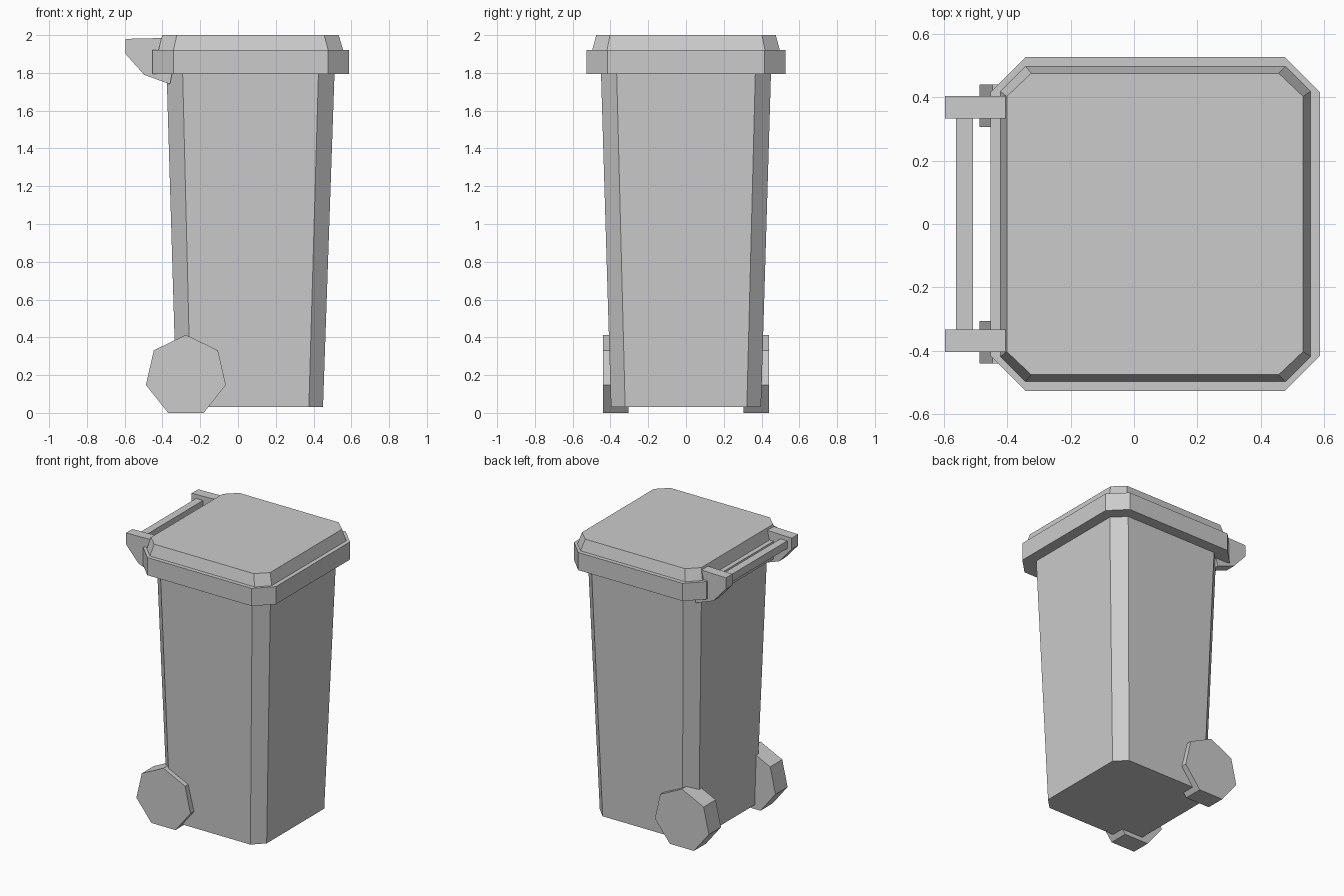
import bpy, bmesh, math
from mathutils import Matrix, Vector

if "Cube" in bpy.data.objects:
    bpy.data.objects.remove(bpy.data.objects["Cube"])


def finish(name, bm):
    bmesh.ops.recalc_face_normals(bm, faces=bm.faces)
    mesh = bpy.data.meshes.new(name)
    bm.to_mesh(mesh)
    bm.free()
    obj = bpy.data.objects.new(name, mesh)
    bpy.context.collection.objects.link(obj)
    return obj


def octagon(x0, x1, y, cx, cy, z):
    """Rectangle with cut corners, symmetric in y."""
    return [(x0 + cx, -y, z), (x1 - cx, -y, z), (x1, -y + cy, z), (x1, y - cy, z),
            (x1 - cx, y, z), (x0 + cx, y, z), (x0, y - cy, z), (x0, -y + cy, z)]


def loft(name, rings):
    """Closed solid through a stack of equal-length rings."""
    bm = bmesh.new()
    loops = [[bm.verts.new(p) for p in ring] for ring in rings]
    for a, b in zip(loops, loops[1:]):
        n = len(a)
        for i in range(n):
            j = (i + 1) % n
            bm.faces.new((a[i], a[j], b[j], b[i]))
    bm.faces.new(loops[0][::-1])
    bm.faces.new(loops[-1])
    return finish(name, bm)


def mirror_y(obj):
    mod = obj.modifiers.new("mirror", 'MIRROR')
    mod.use_axis = (False, True, False)


# Tapered body with cut corners
loft("bin_body", [octagon(-0.325, 0.45, 0.397, 0.075, 0.075, 0.03),
                  octagon(-0.378, 0.511, 0.45, 0.085, 0.083, 1.80)])

# Lid: vertical rim, narrow ledge, sloped top
loft("lid", [octagon(-0.453, 0.587, 0.526, 0.111, 0.111, 1.795),
             octagon(-0.453, 0.587, 0.526, 0.111, 0.111, 1.92),
             octagon(-0.421, 0.557, 0.497, 0.079, 0.079, 1.92),
             octagon(-0.401, 0.533, 0.475, 0.077, 0.073, 2.0)])

# Seven-sided wheels, one vertex up
R, CX, CZ = 0.217, -0.276, 0.196
ring = [(CX + R * math.sin(math.tau * i / 7), CZ + R * math.cos(math.tau * i / 7))
        for i in range(7)]
mirror_y(loft("wheels", [[(x, y, z) for x, z in ring] for y in (0.305, 0.44)]))

# Handle brackets on the back edge
profile = [(-0.595, 1.98), (-0.595, 1.90), (-0.497, 1.79), (-0.36, 1.74),
           (-0.345, 1.82), (-0.385, 1.985)]
mirror_y(loft("handle_brackets", [[(x, y, z) for x, z in profile] for y in (0.332, 0.404)]))

# Handle bar between the brackets
bm = bmesh.new()
bmesh.ops.create_cube(bm, size=1, matrix=Matrix.Translation(Vector((-0.534, 0, 1.925)))
                      @ Matrix.Diagonal((0.054, 0.68, 0.054, 1)))
finish("handle_bar", bm)
